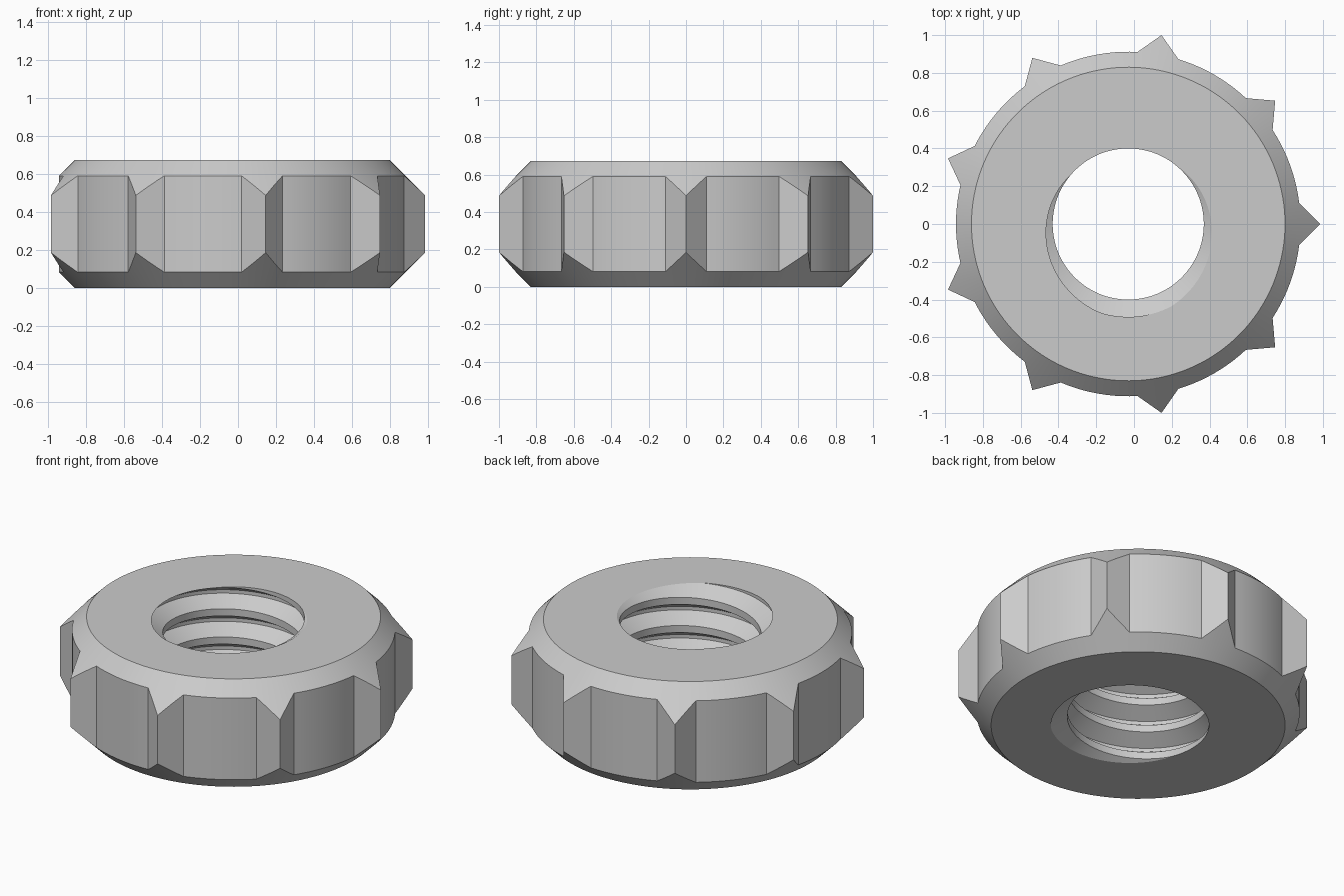
import bpy, bmesh
from math import sin, cos, radians, pi

if "Cube" in bpy.data.objects:
    bpy.data.objects.remove(bpy.data.objects["Cube"])

H = 0.672            # height
CX = -0.0305         # axis position in x
R_FLAT, R_BODY, R_TIP = 0.83, 0.912, 1.0154
TEETH = 9
MINOR, MAJOR, PITCH, PHASE = 0.40, 0.492, 0.1755, 275
TOOTH_HALF = 6.93    # degrees where a 90-degree tooth meets the body


def outer_radius(local):
    a = radians(abs(local))
    return max(R_BODY, R_TIP / (cos(a) + sin(a)))


def thread_radius(d):
    # d: height from groove centre, in pitches
    d = abs((d + 0.5) % 1 - 0.5)
    return MAJOR + (MINOR - MAJOR) * min(max((d - 1 / 16) / (5 / 16), 0), 1)


# angles across one tooth and the body arc that follows it
step = 360 / TEETH
local_angles = [-TOOTH_HALF + TOOTH_HALF * i / 4 for i in range(8)]
arc = step - 2 * TOOTH_HALF
local_angles += [TOOTH_HALF + arc * i / 10 for i in range(10)]
angles = [(t * step + a, outer_radius(a) if a <= TOOTH_HALF else R_BODY)
          for t in range(TEETH) for a in local_angles]
angles.append((angles[0][0] + 360, angles[0][1]))


def section(angle, r):
    # closed profile: chamfered outside, then threaded bore from top to bottom
    c = r - R_FLAT
    pts = [(R_FLAT, 0), (r, c), (r, H - c), (R_FLAT, H)]
    base = H + PITCH * (angle - PHASE) / 360
    for k in range(3, -8, -1):
        for d in (3 / 8, 1 / 16, -1 / 16, -3 / 8):
            z = min(max(base + (k + d) * PITCH, 0), H)
            pts.append((thread_radius((z - base) / PITCH), z))
    return pts


# thumb nut body: join neighbouring sections
bm = bmesh.new()
columns = []
for angle, r in angles:
    a = radians(angle)
    columns.append([bm.verts.new((CX + q * cos(a), q * sin(a), z))
                    for q, z in section(angle, r)])
for p, q in zip(columns, columns[1:]):
    for i in range(len(p)):
        j = (i + 1) % len(p)
        bm.faces.new((p[i], q[i], q[j], p[j]))
bmesh.ops.remove_doubles(bm, verts=bm.verts, dist=1e-5)
bmesh.ops.dissolve_degenerate(bm, edges=bm.edges, dist=1e-5)
bmesh.ops.recalc_face_normals(bm, faces=bm.faces)

mesh = bpy.data.meshes.new("toothed_nut")
bm.to_mesh(mesh)
bm.free()
nut = bpy.data.objects.new("toothed_nut", mesh)
bpy.context.collection.objects.link(nut)
bpy.context.view_layer.objects.active = nut
nut.select_set(True)
bpy.ops.object.shade_smooth_by_angle(angle=radians(20))
